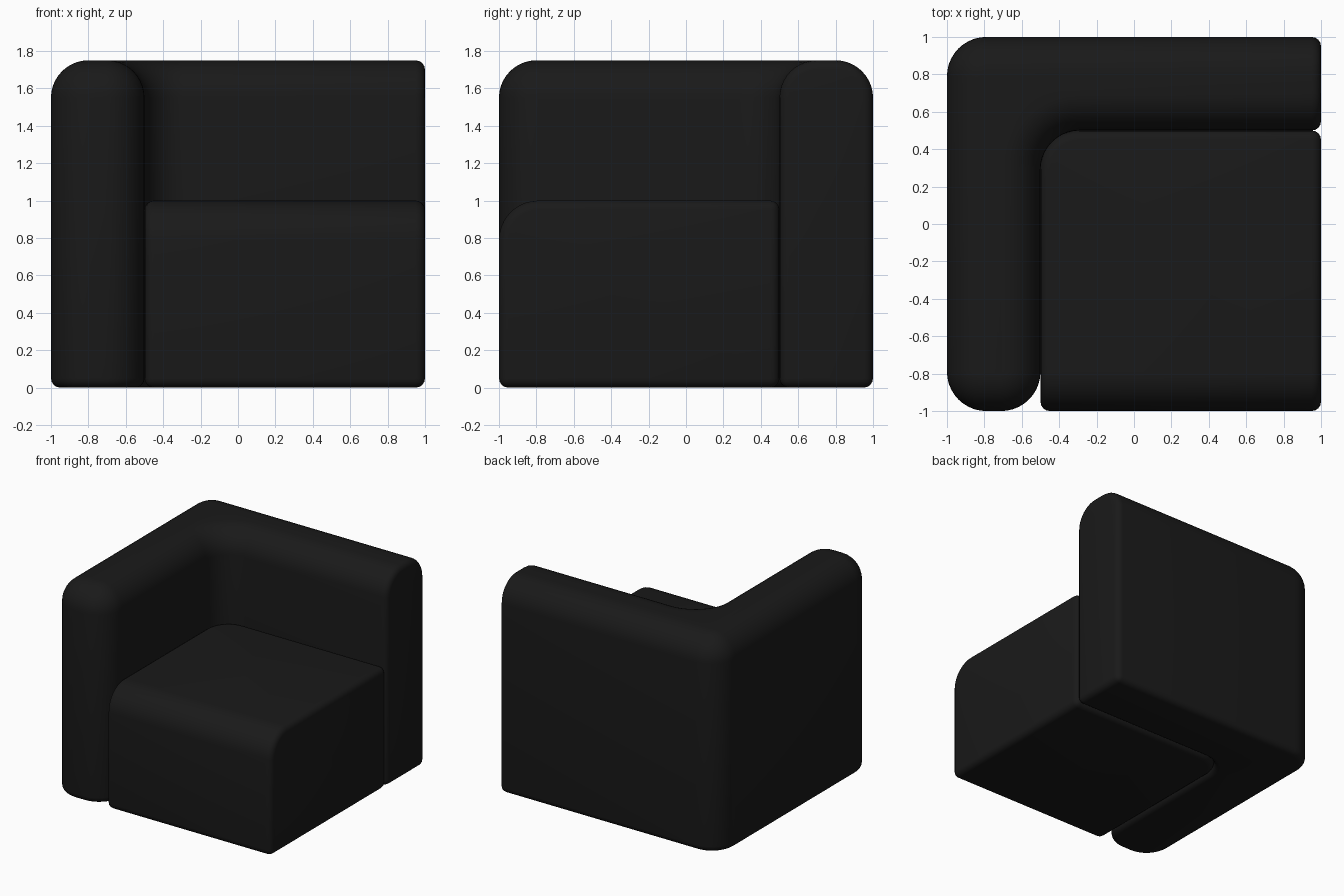
import bpy, bmesh, math

if "Cube" in bpy.data.objects:
    bpy.data.objects.remove(bpy.data.objects["Cube"])

BIG, SMALL = 0.21, 0.05      # soft cushion radius, tight seam radius
EPS = 1e-4

fabric = bpy.data.materials.new("black_fabric")
fabric.diffuse_color = (0.01, 0.01, 0.01, 1)
fabric.use_nodes = True
fabric.node_tree.nodes["Principled BSDF"].inputs["Base Color"].default_value = fabric.diffuse_color


def prism(outline, height):
    """Extrude a counter-clockwise floor outline upward."""
    bm = bmesh.new()
    base = bm.faces.new([bm.verts.new((x, y, 0)) for x, y in outline])
    new = bmesh.ops.extrude_face_region(bm, geom=[base], use_keep_orig=True)
    bmesh.ops.translate(bm, vec=(0, 0, height),
                        verts=[g for g in new["geom"] if isinstance(g, bmesh.types.BMVert)])
    bmesh.ops.recalc_face_normals(bm, faces=bm.faces)
    return bm


def round_edges(bm, test, radius, segments):
    """Round every edge whose two end points (and angle) satisfy the test."""
    bm.normal_update()
    edges = [e for e in bm.edges if len(e.link_faces) == 2
             and e.calc_face_angle(0) > math.radians(30)
             and test(e.verts[0].co, e.verts[1].co)]
    bmesh.ops.bevel(bm, geom=edges, offset=radius, offset_type='OFFSET',
                    segments=segments, profile=0.5, affect='EDGES',
                    clamp_overlap=False)


def finish(bm, name):
    bmesh.ops.remove_doubles(bm, verts=bm.verts, dist=1e-5)
    bmesh.ops.recalc_face_normals(bm, faces=bm.faces)
    mesh = bpy.data.meshes.new(name)
    bm.to_mesh(mesh)
    bm.free()
    mesh.materials.append(fabric)
    obj = bpy.data.objects.new(name, mesh)
    bpy.context.collection.objects.link(obj)
    bpy.ops.object.select_all(action='DESELECT')
    obj.select_set(True)
    bpy.context.view_layer.objects.active = obj
    bpy.ops.object.shade_smooth_by_angle(angle=math.radians(35))


def vertical(a, b):
    return abs(a.x - b.x) < EPS and abs(a.y - b.y) < EPS


# L-shaped backrest and armrest
H = 1.75
bm = prism([(-1, -1), (-0.5, -1), (-0.5, 0.5), (1, 0.5), (1, 1), (-1, 1)], H)
round_edges(bm, lambda a, b: vertical(a, b) and a.x < 0.9, BIG, 10)
bm.normal_update()
# soft top edge, everywhere except the open right end
top = [e for e in bm.edges
       if all(v.co.z > H - EPS for v in e.verts)
       and not all(v.co.x > 1 - EPS for v in e.verts)]
bmesh.ops.bevel(bm, geom=top, offset=0.2, offset_type='OFFSET', segments=10,
                profile=0.5, affect='EDGES', clamp_overlap=False)
# tight seams around the floor and the right end
round_edges(bm, lambda a, b: max(a.z, b.z) < EPS or min(a.x, b.x) > 1 - EPS, SMALL, 4)
finish(bm, "back_and_armrest")

# Seat block: soft front lip and soft inner corner, tight seams elsewhere
bm = prism([(-0.5, -1), (1, -1), (1, 0.5), (-0.5, 0.5)], 1.0)
round_edges(bm, lambda a, b: (vertical(a, b) and a.x < 0 and a.y > 0)
            or (min(a.z, b.z) > 1 - EPS and max(a.y, b.y) < -1 + EPS), BIG, 10)
round_edges(bm, lambda a, b: True, SMALL, 4)
finish(bm, "seat")
